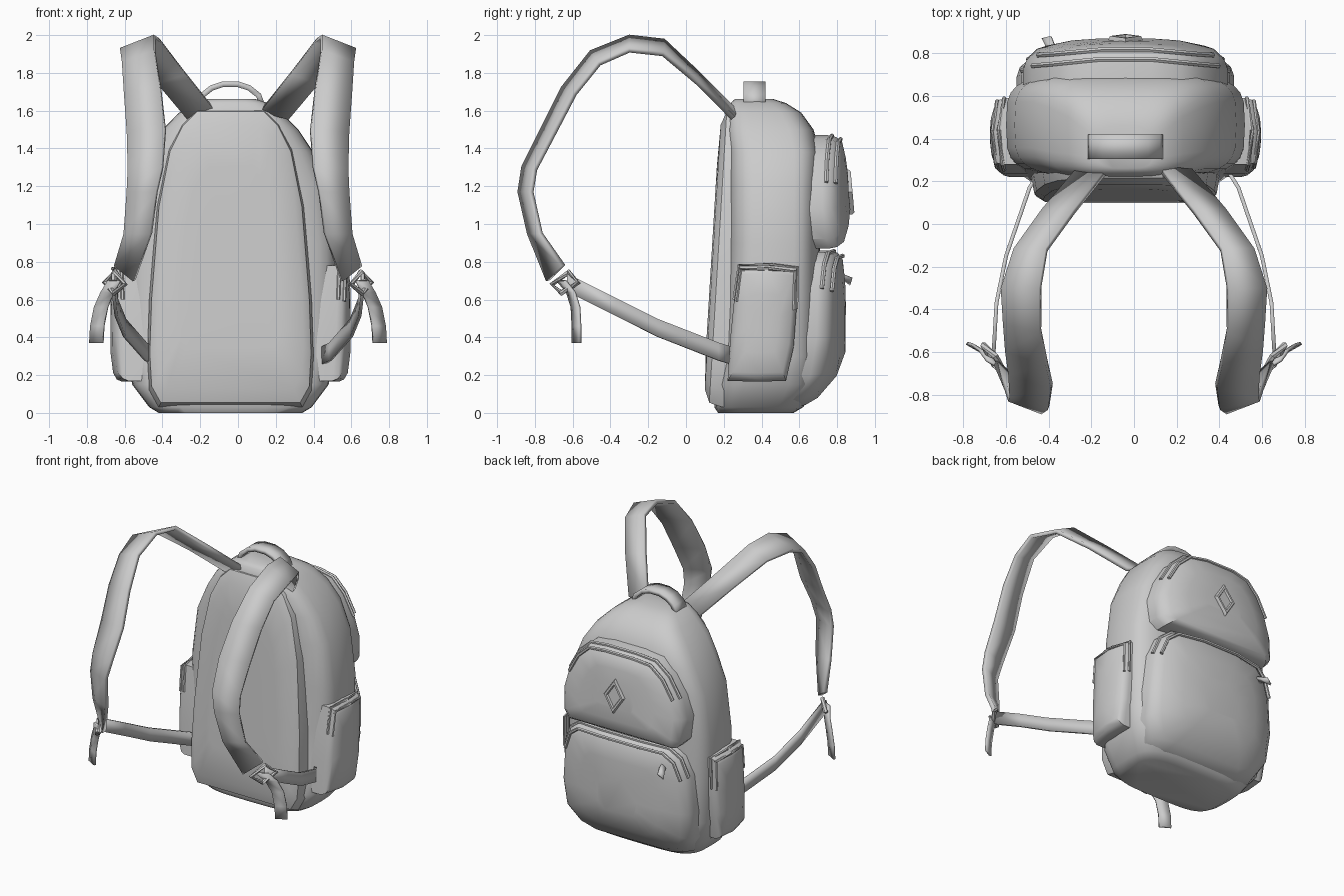
import bpy, bmesh, math
from mathutils import Vector

if "Cube" in bpy.data.objects:
    bpy.data.objects.remove(bpy.data.objects["Cube"])

CX = -0.04  # the bag body sits slightly left of the straps


def finish(name, bm, x=0.0, mirror=False, thick=0.0, angle=40):
    bmesh.ops.recalc_face_normals(bm, faces=bm.faces[:])
    me = bpy.data.meshes.new(name)
    bm.to_mesh(me)
    bm.free()
    ob = bpy.data.objects.new(name, me)
    bpy.context.collection.objects.link(ob)
    ob.location.x = x
    if thick:
        m = ob.modifiers.new("thickness", 'SOLIDIFY')
        m.thickness = thick
        m.offset = 0
    if mirror:
        m = ob.modifiers.new("mirror", 'MIRROR')
        m.use_mirror_merge = False
    bpy.ops.object.select_all(action='DESELECT')
    ob.select_set(True)
    bpy.context.view_layer.objects.active = ob
    bpy.ops.object.shade_smooth_by_angle(angle=math.radians(angle))
    return ob


def loft(bm, rings):
    loops = [[bm.verts.new(p) for p in r] for r in rings]
    n = len(loops[0])
    for a, b in zip(loops, loops[1:]):
        for i in range(n):
            j = (i + 1) % n
            bm.faces.new((a[i], a[j], b[j], b[i]))
    for cap in (loops[0], loops[-1]):
        bm.faces.new(cap)


def scaled(outline, s):
    cu = (min(p[0] for p in outline) + max(p[0] for p in outline)) / 2
    cv = (min(p[1] for p in outline) + max(p[1] for p in outline)) / 2
    return [(cu + (u - cu) * s, cv + (v - cv) * s) for u, v in outline]


def puffy(name, outline, rings, place, mirror=False):
    """Padded panel: an outline lofted through (scale, depth) rings."""
    bm = bmesh.new()
    loft(bm, [[place(u, v, d) for u, v in scaled(outline, s)] for s, d in rings])
    return finish(name, bm, CX, mirror)


def both(half):
    """Mirror a half outline, given from top to bottom."""
    return half + [(-u, v) for u, v in reversed(half)]


def ribbon(name, pairs, thick, x=0.0, mirror=True):
    bm = bmesh.new()
    vs = [(bm.verts.new(a), bm.verts.new(b)) for a, b in pairs]
    for (a, b), (c, d) in zip(vs, vs[1:]):
        bm.faces.new((a, b, d, c))
    return finish(name, bm, x, mirror, thick, 35)


def tube(name, pts, r, x=0.0, mirror=False, cyclic=False):
    bm = bmesh.new()
    pts = [Vector(p) for p in pts]
    n, loops = len(pts), []
    for i, p in enumerate(pts):
        a = pts[i - 1] if i or cyclic else p
        b = pts[(i + 1) % n] if i < n - 1 or cyclic else p
        t = (b - a).normalized()
        s = t.orthogonal() if abs(t.y) > 0.9 else t.cross(Vector((0, 1, 0)))
        s.normalize()
        q = t.cross(s)
        loops.append([p + r * (s * math.cos(k * math.tau / 6) + q * math.sin(k * math.tau / 6))
                      for k in range(6)])
    if cyclic:
        vs = [[bm.verts.new(p) for p in l] for l in loops]
        for i in range(n):
            for k in range(6):
                j, m = (i + 1) % n, (k + 1) % 6
                bm.faces.new((vs[i][k], vs[i][m], vs[j][m], vs[j][k]))
    else:
        loft(bm, loops)
    return finish(name, bm, x, mirror)


# Main body: rounded-rectangle sections (z, half width, back y, front y)
LEVELS = [(0.0, .38, .17, .57), (.03, .43, .15, .62), (.15, .52, .15, .70), (.3, .55, .19, .71),
          (.6, .56, .21, .71), (.9, .56, .22, .71), (1.2, .52, .22, .71), (1.38, .44, .22, .71),
          (1.5, .36, .21, .675), (1.59, .27, .22, .61), (1.64, .20, .235, .53), (1.662, .13, .26, .46)]


def section(z, w, y0, y1, n=32, e=0.5):
    pts = []
    for i in range(n):
        c, s = math.cos(i * math.tau / n), math.sin(i * math.tau / n)
        pts.append((w * math.copysign(abs(c) ** e, c),
                    (y0 + y1) / 2 + (y1 - y0) / 2 * math.copysign(abs(s) ** e, s), z))
    return pts


bm = bmesh.new()
loft(bm, [section(*l) for l in LEVELS])
finish("main_body", bm, CX, angle=50)

# Padded back panel
puffy("back_panel", both([(.18, 1.62), (.26, 1.54), (.33, 1.4), (.39, 1.1), (.43, .6),
                          (.44, .3), (.43, .12), (.38, .03)]),
      [(1, .27), (1, .19), (.97, .12), (.88, .092), (.6, .085), (.3, .085)],
      lambda u, v, d: (u, d + .06 * v, v))

# Upper front pocket with its zip ridge
upper = both([(.12, 1.47), (.26, 1.45), (.36, 1.36), (.44, 1.22), (.48, 1.08), (.47, .92), (.42, .87)])
up = lambda u, v, d: (u, d - .3 * u * u - .09 * (v - 1.1), v)
puffy("upper_pocket", upper, [(1, .6), (1, .79), (.97, .83), (.88, .86), (.6, .87), (.3, .873)], up)
for s, d in ((.99, .81), (.93, .853)):
    half = scaled(upper, s)[:4]
    tube("upper_zip_ridge", [up(-u, v, d) for u, v in reversed(half)] + [up(u, v, d) for u, v in half],
         .012, CX)

# Plain diamond patch
diamond = [(0, 1.29), (.08, 1.17), (0, 1.05), (-.08, 1.17)]
puffy("diamond_patch", diamond, [(1, .85), (1, .875), (.9, .888), (.7, .888), (.62, .876)],
      lambda u, v, d: (u, d - .09 * (v - 1.1), v))

# Lower front pocket with its zip ridge and pull
lower = both([(.15, .86), (.36, .85), (.44, .79), (.49, .66), (.51, .4), (.50, .2), (.43, .07), (.3, .03)])
low = lambda u, v, d: (u, d - .3 * u * u - 1.6 * max(0, .35 - v) ** 2, v)
puffy("lower_pocket", lower, [(1, .62), (1, .77), (.97, .81), (.88, .835), (.6, .845), (.3, .847)], low)
for s, d in ((.99, .79), (.93, .835)):
    half = scaled(lower, s)[:4]
    tube("lower_zip_ridge", [low(-u, v, d) for u, v in reversed(half)] + [low(u, v, d) for u, v in half],
         .012, CX)
ribbon("zip_pull", [((-.36, .78, .75), (-.39, .78, .72)), ((-.37, .83, .73), (-.41, .83, .71)),
                    ((-.39, .88, .71), (-.43, .87, .68))], .014, mirror=False)

# Side pockets with stitched rims
side = [(.28, .78), (.44, .785), (.59, .77), (.585, .55), (.57, .35), (.53, .17), (.38, .165), (.22, .17),
        (.235, .4), (.255, .6)]
sp = lambda u, v, d: (d - .9 * (u - .42) ** 2 - .4 * max(0, .35 - v) ** 2, u, v)
puffy("side_pocket", side, [(1, .45), (1, .59), (.96, .615), (.85, .63), (.5, .636), (.2, .636)], sp, True)
for s, d in ((1.0, .595), (.93, .624)):
    p = scaled(side, s)
    tube("side_pocket_rim", [sp(u, v, d) for u, v in (p[9], p[0], p[1], p[2], p[3])], .01, CX, True)

# Top carry handle
ribbon("carry_handle", [((x, .305, z), (x, .42, z)) for x, z in
                        ((-.17, 1.62), (-.15, 1.68), (-.10, 1.72), (-.04, 1.74), (.04, 1.74),
                         (.10, 1.72), (.15, 1.68), (.17, 1.62))], .03, CX, False)

# Shoulder straps: inner edge, outer edge
ribbon("shoulder_strap", [
    ((.12, .26, 1.60), (.27, .25, 1.56)), ((.28, .06, 1.80), (.43, .06, 1.75)),
    ((.41, -.12, 1.97), (.56, -.12, 1.90)), ((.44, -.30, 1.99), (.62, -.30, 1.92)),
    ((.44, -.50, 1.91), (.61, -.46, 1.85)), ((.41, -.65, 1.72), (.60, -.59, 1.69)),
    ((.385, -.76, 1.5), (.585, -.70, 1.48)), ((.40, -.86, 1.3), (.58, -.80, 1.29)),
    ((.43, -.88, 1.17), (.585, -.82, 1.17)), ((.46, -.83, .95), (.60, -.77, .95)),
    ((.55, -.73, .70), (.65, -.65, .78))], .027)

# Lower adjustment webbing and hanging tail
ribbon("lower_webbing", [((x, y, z - .047), (x, y, z + .047)) for x, y, z in
                         ((.44, .25, .30), (.49, .17, .325), (.60, -.15, .45), (.645, -.37, .56),
                          (.66, -.63, .69))], .018)
ribbon("strap_tail", [((x - .035, y - .02, z), (x + .035, y + .02, z)) for x, y, z in
                      ((.655, -.66, .70), (.69, -.61, .64), (.725, -.585, .56), (.745, -.58, .46),
                       (.75, -.58, .37))], .014)

# Buckle frame
tube("buckle", [(.60, -.71, .68), (.65, -.62, .745), (.705, -.57, .69), (.655, -.66, .635)],
     .016, mirror=True, cyclic=True)
